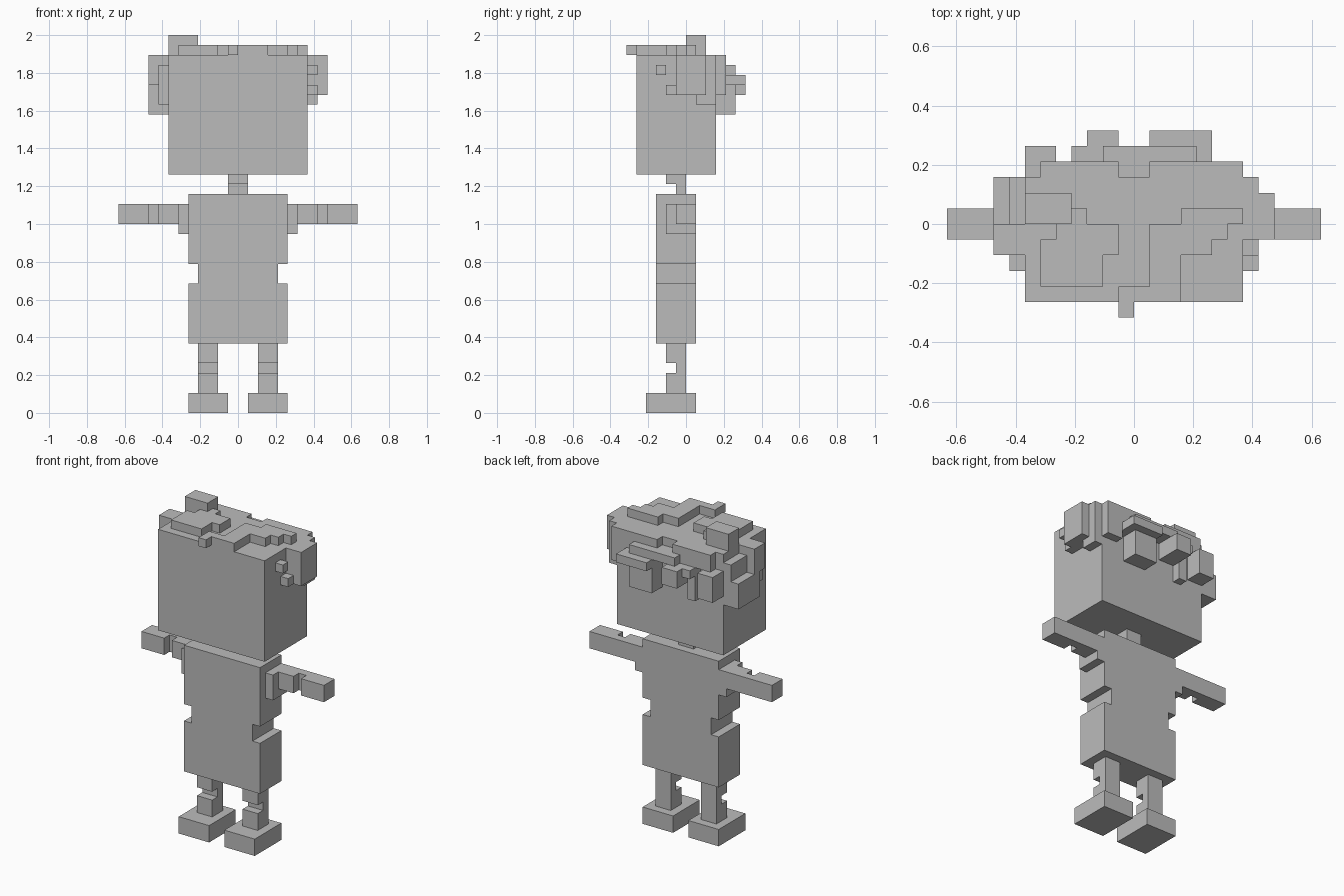
import bpy
import bmesh
import math
from mathutils import Vector

if "Cube" in bpy.data.objects:
    bpy.data.objects.remove(bpy.data.objects["Cube"])

U = 2 / 38  # size of one block cell

grey = bpy.data.materials.new("plain_grey")
grey.diffuse_color = (0.5, 0.5, 0.5, 1)
grey.use_nodes = True
grey.node_tree.nodes["Principled BSDF"].inputs["Base Color"].default_value = grey.diffuse_color

parts = {}
owner = {}


def add(name, *boxes):
    """Fill boxes given as x0, x1, y0, y1, z0, z1 in cells."""
    cells = parts.setdefault(name, set())
    for x0, x1, y0, y1, z0, z1 in boxes:
        for x in range(x0, x1):
            for y in range(y0, y1):
                for z in range(z0, z1):
                    if (x, y, z) not in owner:
                        owner[x, y, z] = name
                        cells.add((x, y, z))


def add_pair(name, *boxes):
    add("right_" + name, *boxes)
    add("left_" + name, *[(-b[1], -b[0], *b[2:]) for b in boxes])


# Legs with a knee notch, and feet
add_pair("foot", (1, 5, -4, 1, 0, 2))
add_pair("leg", (2, 4, -2, 0, 2, 4), (2, 4, -1, 0, 4, 5), (2, 4, -2, 0, 5, 7))

# Torso with a narrow waist
add("torso", (-5, 5, -3, 1, 7, 13), (-4, 4, -3, 1, 13, 15), (-5, 5, -3, 1, 15, 22))
add("neck", (-1, 1, -1, 0, 22, 23), (-1, 1, -2, 0, 23, 24))

# Sleeve, arm, wrist and hand
add_pair("sleeve", (5, 6, -2, 1, 18, 21))
add_pair("arm", (6, 8, -1, 1, 19, 21), (8, 9, 0, 1, 19, 21))
add_pair("hand", (9, 12, -1, 1, 19, 21))

add("head", (-7, 7, -5, 3, 24, 36))

# Locks on the crown
add("crown_tuft", (-7, -4, 0, 2, 36, 38))
add("left_crown_hair",
    (-6, -2, -4, -1, 36, 37), (-2, -1, -2, 0, 36, 37),
    (-5, -1, -1, 0, 36, 37), (-4, -3, 0, 1, 36, 37))
add("right_crown_hair",
    (-1, 0, -6, -5, 36, 37), (-1, 3, -5, -4, 36, 37),
    (1, 3, -4, 0, 36, 37), (3, 5, -2, 1, 36, 37),
    (5, 6, -1, 1, 36, 37), (6, 7, 0, 1, 36, 37))

# Hair on the sides
add("right_side_hair",
    (7, 9, -1, 2, 32, 36), (7, 8, 1, 3, 31, 36),
    (7, 8, -3, -2, 34, 35), (7, 8, -2, -1, 32, 33))
add("left_side_hair",
    (-8, -7, -3, 3, 31, 35), (-9, -7, -2, 0, 33, 36),
    (-9, -7, -1, 3, 30, 33))

# Hair on the back
add("back_hair",
    (-6, -1, 3, 4, 34, 36), (1, 7, 3, 4, 34, 36),
    (5, 7, 3, 4, 32, 34),
    (-2, 4, 3, 5, 34, 35),
    (1, 5, 3, 6, 33, 34), (1, 4, 3, 5, 30, 33),
    (-4, -1, 3, 5, 33, 34), (-3, -1, 3, 6, 32, 34),
    (-4, -3, 3, 4, 30, 33),
    (-7, -5, 3, 5, 31, 34))

# Skin each part with its exposed cell faces only, then merge flat areas
for name, cells in parts.items():
    bm = bmesh.new()
    for cell in cells:
        for axis in range(3):
            for side in (0, 1):
                near = list(cell)
                near[axis] += 2 * side - 1
                if tuple(near) in owner:
                    continue
                b, c = (axis + 1) % 3, (axis + 2) % 3
                ring = []
                for i, j in ((0, 0), (1, 0), (1, 1), (0, 1)):
                    p = Vector(cell)
                    p[axis] += side
                    p[b] += i
                    p[c] += j
                    ring.append(bm.verts.new(p * U))
                bm.faces.new(ring if side else ring[::-1])
    bmesh.ops.remove_doubles(bm, verts=bm.verts[:], dist=U * 0.01)
    bmesh.ops.dissolve_limit(bm, angle_limit=math.radians(1),
                             verts=bm.verts[:], edges=bm.edges[:])
    mesh = bpy.data.meshes.new(name)
    bm.to_mesh(mesh)
    bm.free()
    mesh.materials.append(grey)
    bpy.context.collection.objects.link(bpy.data.objects.new(name, mesh))
